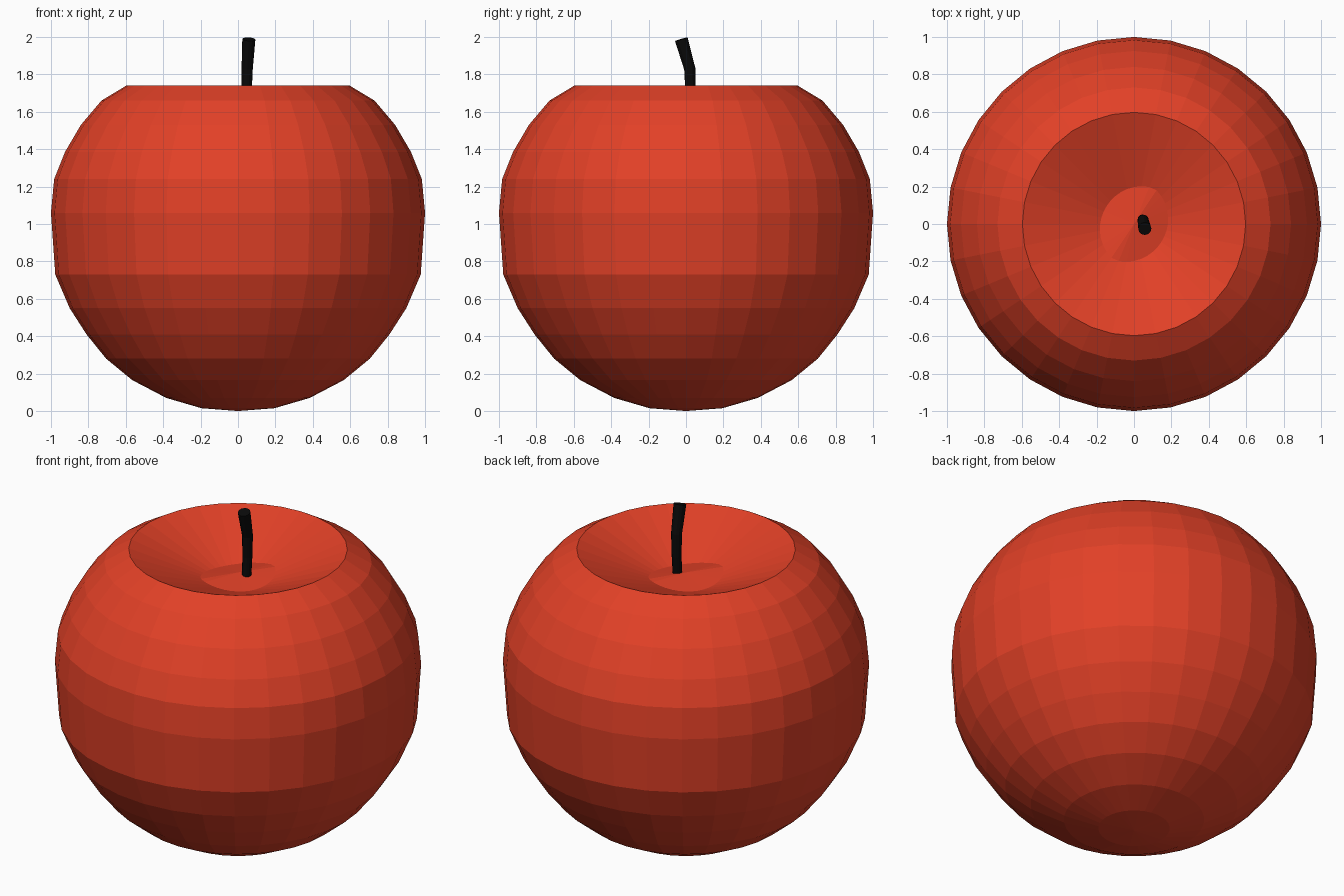
import bpy, bmesh, math
from mathutils import Vector

if "Cube" in bpy.data.objects:
    bpy.data.objects.remove(bpy.data.objects["Cube"])

def material(name, rgb):
    m = bpy.data.materials.new(name)
    m.diffuse_color = (*rgb, 1)
    m.use_nodes = True
    m.node_tree.nodes["Principled BSDF"].inputs["Base Color"].default_value = m.diffuse_color
    return m

def loft(name, rings, start, end, mat):
    """Skin a list of rings and close both ends with a fan to a point."""
    bm = bmesh.new()
    rows = [[bm.verts.new(p) for p in ring] for ring in rings]
    n = len(rows[0])
    a, b = bm.verts.new(start), bm.verts.new(end)
    for i in range(n):
        j = (i + 1) % n
        bm.faces.new((a, rows[0][j], rows[0][i]))
        bm.faces.new((b, rows[-1][i], rows[-1][j]))
        for lo, hi in zip(rows, rows[1:]):
            bm.faces.new((lo[i], lo[j], hi[j], hi[i]))
    bmesh.ops.recalc_face_normals(bm, faces=bm.faces)
    mesh = bpy.data.meshes.new(name)
    bm.to_mesh(mesh)
    bm.free()
    mesh.materials.append(mat)
    ob = bpy.data.objects.new(name, mesh)
    bpy.context.collection.objects.link(ob)
    return ob

red = material("apple_red", (0.76, 0.052, 0.02))
black = material("stem_black", (0.003, 0.003, 0.003))

# Apple body: lathed profile (radius, height) from the base up to the rim
SEG = 32
angles = [2 * math.pi * i / SEG for i in range(SEG)]
profile = [(0.195, 0.015), (0.383, 0.07), (0.565, 0.165), (0.705, 0.28),
           (0.81, 0.41), (0.90, 0.55), (0.977, 0.73), (1.0, 1.06),
           (0.983, 1.24), (0.925, 1.385), (0.84, 1.53), (0.73, 1.66), (0.597, 1.74)]
rings = [[(r * math.cos(t), r * math.sin(t), z) for t in angles] for r, z in profile]

# Dimple floor: two shallow slopes meeting on a diagonal ridge
floor = []
for t in angles:
    d = abs(math.sin(t - math.radians(60)))
    r = 0.22 - 0.045 * d
    floor.append((r * math.cos(t), r * math.sin(t), 1.60 - 0.035 * d))
rings.append(floor)
loft("apple_body", rings, (0, 0, 0), (0, 0, 1.60), red)

# Stem: bent tube, slightly wider at the tip
path = [Vector(p) for p in [(0.045, 0.015, 1.56), (0.046, 0.024, 1.70),
                            (0.049, 0.020, 1.83), (0.058, -0.025, 1.988)]]
radii = [0.026, 0.027, 0.03, 0.035]
stem = []
for i, (p, r) in enumerate(zip(path, radii)):
    tangent = (path[min(i + 1, 3)] - path[max(i - 1, 0)]).normalized()
    side = Vector((0, 1, 0)).cross(tangent).normalized()
    up = tangent.cross(side)
    stem.append([p + r * (math.cos(k * math.pi / 6) * side + math.sin(k * math.pi / 6) * up)
                 for k in range(12)])
loft("stem", stem, path[0], path[-1], black)
